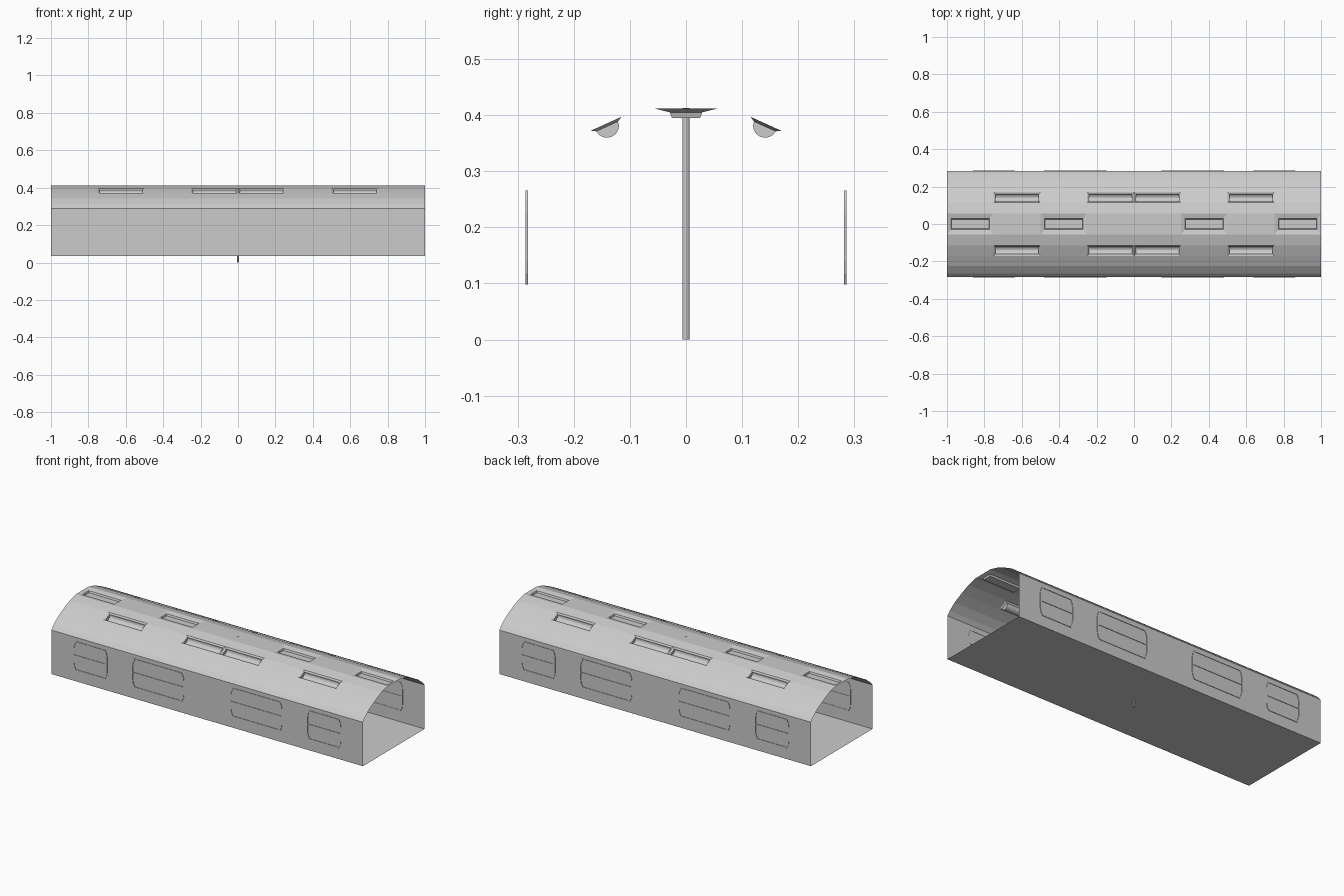
import bpy, bmesh, math
from mathutils import Vector

if "Cube" in bpy.data.objects:
    bpy.data.objects.remove(bpy.data.objects["Cube"])

WALL, FLOOR = 0.283, 0.035


def finish(bm, name):
    bmesh.ops.remove_doubles(bm, verts=bm.verts, dist=1e-5)
    me = bpy.data.meshes.new(name)
    bm.to_mesh(me)
    bm.free()
    ob = bpy.data.objects.new(name, me)
    bpy.context.collection.objects.link(ob)
    return ob


def face(bm, pts):
    bm.faces.new([bm.verts.new(p) for p in pts])


def loft(bm, a, b):
    for i in range(len(a)):
        j = (i + 1) % len(a)
        face(bm, [a[i], a[j], b[j], b[i]])


# Sunken roof light filling one tile of a roof strip between profile points a and b
def roof_light(bm, x0, x1, a, b, inset, margin, sink, depth, rounded):
    a, b = Vector((0, *a)), Vector((0, *b))
    d = (b - a).normalized()
    down = Vector((0, d.z, -d.y))
    if down.z > 0:
        down = -down

    def rect(mx, my, drop):
        p, q = a + d * my + down * drop, b - d * my + down * drop
        return [p + Vector((x0 + mx, 0, 0)), q + Vector((x0 + mx, 0, 0)),
                q + Vector((x1 - mx, 0, 0)), p + Vector((x1 - mx, 0, 0))]
    outer, inner = rect(0, 0, 0), rect(inset, margin, sink)
    loft(bm, outer, inner)
    if not rounded:
        low = rect(inset + 0.003, margin + 0.004, sink + depth)
        loft(bm, inner, low)
        face(bm, low)
        return
    # half-round trough
    n = 8
    ends = []
    for p, q in ((inner[0], inner[1]), (inner[3], inner[2])):
        c, h = (p + q) / 2, (q - p) / 2
        ends.append([c - h * math.cos(math.pi * i / n)
                     + down * depth * math.sin(math.pi * i / n) for i in range(n + 1)])
    for i in range(n):
        face(bm, [ends[0][i], ends[0][i + 1], ends[1][i + 1], ends[1][i]])
    face(bm, ends[0])
    face(bm, ends[1][::-1])


# Floor and side walls
bm = bmesh.new()
face(bm, [(-1, -WALL, FLOOR), (1, -WALL, FLOOR), (1, WALL, FLOOR), (-1, WALL, FLOOR)])
finish(bm, "floor")
bm = bmesh.new()
for s in (-1, 1):
    face(bm, [(-s, s * WALL, FLOOR), (-s, s * WALL, 0.29), (s, s * WALL, 0.29), (s, s * WALL, FLOOR)])
finish(bm, "side_walls")

# Arched roof in eight tiles, with staggered lights
half = [(WALL, 0.29), (0.265, 0.311), (0.225, 0.343), (0.17, 0.372), (0.115, 0.397), (0.057, 0.412)]
profile = half + [(-y, z) for y, z in reversed(half)]
roof, lights = bmesh.new(), bmesh.new()
for t in range(8):
    x0, x1 = -1 + t * 0.25, -0.75 + t * 0.25
    for i in range(len(profile) - 1):
        a, b = profile[i], profile[i + 1]
        if i == 5 and t in (0, 2, 5, 7):
            roof_light(lights, x0, x1, a, b, 0.022, 0.028, 0.007, 0.01, False)
        elif i in (3, 7) and t in (1, 3, 4, 6):
            roof_light(lights, x0, x1, a, b, 0.01, 0.009, 0.005, 0.02, True)
        else:
            face(roof, [(x0, *a), (x1, *a), (x1, *b), (x0, *b)])
for mesh, name in ((roof, "roof"), (lights, "roof_lights")):
    bmesh.ops.remove_doubles(mesh, verts=mesh.verts, dist=1e-5)
    bmesh.ops.recalc_face_normals(mesh, faces=mesh.faces)
    finish(mesh, name)


# Window frames with a crossbar, on both walls
def outline(cx, hw, t):
    pts = [(hw - 0.014, 0.098), (hw - 0.004, 0.118), (hw, 0.14), (hw, 0.225),
           (hw - 0.004, 0.248), (hw - 0.014, 0.266)]
    pts += [(-x, z) for x, z in reversed(pts)]
    k = (0.084 - t) / 0.084
    return [(cx + x * (hw - t) / hw, 0.182 + (z - 0.182) * k) for x, z in pts]


bm = bmesh.new()
for s in (-1, 1):
    for cx, hw in ((-0.75, 0.11), (-0.315, 0.167), (0.315, 0.167), (0.75, 0.11)):
        o, i = outline(cx, hw, 0), outline(cx, hw, 0.006)
        rings = [[(x, s * y, z) for x, z in r] for r, y in
                 ((o, 0.2812), (o, 0.2858), (i, 0.2858), (i, 0.2812))]
        for k in range(4):
            loft(bm, rings[k], rings[(k + 1) % 4])
        bar = [[(cx + e * (hw - 0.004), s * y, z) for y, z in
                ((0.2812, 0.181), (0.2858, 0.181), (0.2858, 0.187), (0.2812, 0.187))] for e in (-1, 1)]
        loft(bm, *bar)
bmesh.ops.remove_doubles(bm, verts=bm.verts, dist=1e-5)
bmesh.ops.recalc_face_normals(bm, faces=bm.faces)
finish(bm, "window_frames")

# Central pole from below the floor to the ceiling
bpy.ops.mesh.primitive_cylinder_add(vertices=12, radius=0.006, depth=0.413, location=(0, 0, 0.2065))
bpy.context.object.name = "centre_pole"
bpy.ops.object.shade_smooth_by_angle()
